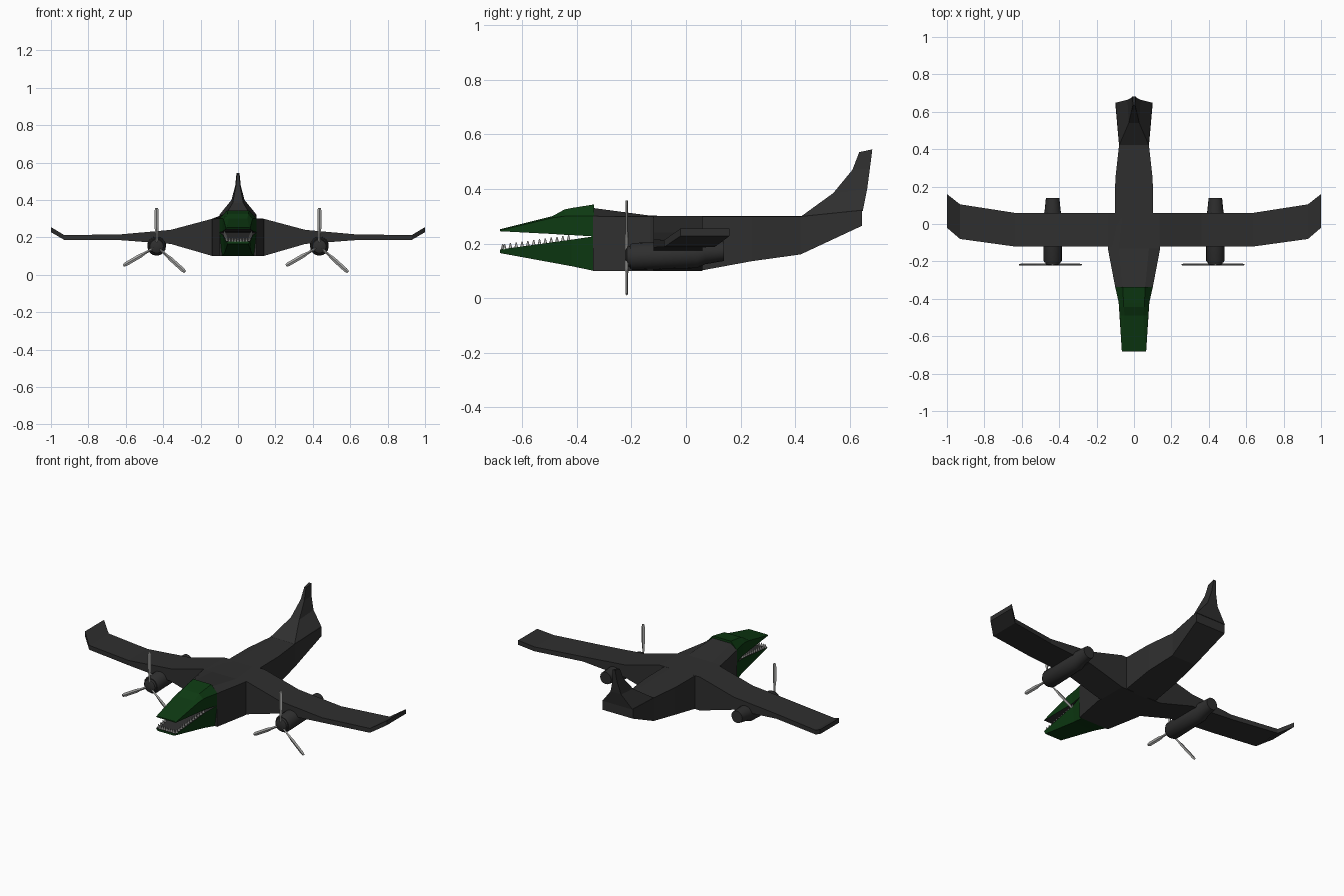
import bpy, bmesh, math
from mathutils import Vector, Matrix

cube = bpy.data.objects.get("Cube")
if cube:
    bpy.data.objects.remove(cube, do_unlink=True)


def material(name, rgb):
    m = bpy.data.materials.new(name)
    m.use_nodes = True
    m.diffuse_color = (*rgb, 1)
    bsdf = next(n for n in m.node_tree.nodes if n.type == 'BSDF_PRINCIPLED')
    bsdf.inputs["Base Color"].default_value = (*rgb, 1)
    return m


GREY = material("charcoal grey", (0.028, 0.028, 0.028))
GREEN = material("dark green", (0.004, 0.042, 0.006))
WHITE = material("tooth white", (0.75, 0.75, 0.72))
STEEL = material("blade steel", (0.38, 0.38, 0.37))


def finish(name, bm, mats, rule=None, smooth=False):
    """Turn a bmesh into an object; rule picks a material slot per face."""
    bmesh.ops.recalc_face_normals(bm, faces=bm.faces)
    bm.normal_update()
    if rule:
        for f in bm.faces:
            f.material_index = rule(f)
    mesh = bpy.data.meshes.new(name)
    bm.to_mesh(mesh)
    bm.free()
    for m in mats:
        mesh.materials.append(m)
    ob = bpy.data.objects.new(name, mesh)
    bpy.context.collection.objects.link(ob)
    if smooth:
        bpy.ops.object.select_all(action='DESELECT')
        ob.select_set(True)
        bpy.context.view_layer.objects.active = ob
        bpy.ops.object.shade_smooth_by_angle(angle=math.radians(40))
    return ob


def skin(bm, rings):
    """Bridge matching rings of points and cap both ends."""
    loops = [[bm.verts.new(p) for p in r] for r in rings]
    for a, b in zip(loops, loops[1:]):
        for i in range(len(a)):
            j = (i + 1) % len(a)
            bm.faces.new((a[i], a[j], b[j], b[i]))
    bm.faces.new(loops[0])
    bm.faces.new(loops[-1])


def loft(name, rings, mats, **kw):
    bm = bmesh.new()
    skin(bm, rings)
    return finish(name, bm, mats, **kw)


def hull_ring(y, half, low, shoulder, crown_half, crown):
    right = [(half, y, low), (half, y, shoulder), (crown_half, y, crown)]
    return right + [(-x, yy, z) for x, yy, z in reversed(right)]


# Fuselage with a raised crown behind the head
loft("fuselage", [hull_ring(*s) for s in (
    (-0.34, 0.10, 0.10, 0.30, 0.06, 0.33),
    (-0.13, 0.14, 0.10, 0.299, 0.08, 0.302),
    (0.05, 0.102, 0.10, 0.299, 0.06, 0.30),
    (0.24, 0.10, 0.135, 0.299, 0.06, 0.30),
    (0.42, 0.08, 0.16, 0.299, 0.05, 0.30),
    (0.645, 0.10, 0.265, 0.322, 0.06, 0.325))], [GREY])

# Tail fin flaring out of the rear deck: front y, z, half width, rear y, z, half width
loft("tail_fin", [[(-a, y0, z0), (a, y0, z0), (b, y1, z1), (-b, y1, z1)]
                  for y0, z0, a, y1, z1, b in (
    (0.42, 0.298, 0.08, 0.648, 0.32, 0.10),
    (0.54, 0.385, 0.028, 0.664, 0.40, 0.035),
    (0.61, 0.47, 0.012, 0.674, 0.475, 0.015),
    (0.635, 0.535, 0.006, 0.683, 0.545, 0.008))], [GREY])

# Wings with upturned tips: x, front y, rear y, bottom z, top z
wing = loft("wings", [[(x, y0, z0), (x, y1, z0), (x, y1, z1), (x, y0, z1)]
                      for x, y0, y1, z0, z1 in (
    (0.05, -0.12, 0.06, 0.10, 0.30),
    (0.135, -0.12, 0.06, 0.10, 0.30),
    (0.36, -0.12, 0.06, 0.165, 0.24),
    (0.64, -0.12, 0.06, 0.186, 0.215),
    (0.93, -0.08, 0.105, 0.187, 0.213),
    (1.0, -0.02, 0.16, 0.228, 0.255))], [GREY])
wing.modifiers.new("mirror", 'MIRROR')

# Upper jaw with brow, dark palate underneath
loft("upper_jaw", [hull_ring(*s) for s in (
    (-0.338, 0.10, 0.226, 0.30, 0.06, 0.343),
    (-0.42, 0.082, 0.231, 0.30, 0.056, 0.33),
    (-0.445, 0.08, 0.232, 0.30, 0.055, 0.325),
    (-0.49, 0.077, 0.235, 0.294, 0.05, 0.30),
    (-0.682, 0.065, 0.245, 0.248, 0.06, 0.252))], [GREEN, GREY],
    rule=lambda f: int(f.normal.z < -0.5))

# Lower jaw, dark mouth floor on top
loft("lower_jaw", [[(-a, y, z0), (a, y, z0), (b, y, z1), (-b, y, z1)]
                   for y, a, z0, b, z1 in (
    (-0.338, 0.085, 0.10, 0.10, 0.226),
    (-0.42, 0.072, 0.117, 0.082, 0.214),
    (-0.682, 0.055, 0.165, 0.065, 0.178))], [GREEN, GREY],
    rule=lambda f: int(f.normal.z > 0.5))

# Teeth along the rim of the lower jaw
bm = bmesh.new()
spots = [(s * (0.06 + 0.05 * t * t / 4), -0.665 + 0.235 * t)
         for s in (-1, 1) for t in [i / 11 for i in range(12)]]
spots += [(-0.045 + 0.015 * i, -0.672) for i in range(7)]
for x, y in spots:
    z = 0.178 + (y + 0.682) * 0.137
    bmesh.ops.create_cone(bm, cap_ends=True, segments=6, radius1=0.007, radius2=0.002,
                          depth=0.02, matrix=Matrix.Translation((x, y, z + 0.008)))
finish("teeth", bm, [WHITE])

# Engines and three-bladed propellers under both wings
for side, cx in (("left", 0.435), ("right", -0.435)):
    def ring(y, r, z):
        return [(cx + r * math.cos(a), y, z + r * math.sin(a))
                for a in (math.tau * i / 16 for i in range(16))]

    loft(side + "_engine", [ring(*s) for s in (
        (-0.205, 0.044, 0.152), (-0.195, 0.05, 0.152), (0.04, 0.05, 0.16),
        (0.07, 0.043, 0.167), (0.14, 0.036, 0.172))], [GREY], smooth=True)
    loft(side + "_spinner", [ring(*s) for s in (
        (-0.204, 0.04, 0.152), (-0.216, 0.036, 0.152), (-0.222, 0.022, 0.152))],
        [GREY], smooth=True)

    bm = bmesh.new()
    for deg in (90, 210, -42):
        a = math.radians(deg)
        out = Vector((math.cos(a), 0, math.sin(a)))
        across = Vector((-out.z, 0, out.x))
        hub = Vector((cx, -0.217, 0.152))
        skin(bm, [[hub + out * r + across * w * u + Vector((0, t * v, 0))
                   for u, v in ((-1, 0), (0, -1), (1, 0), (0, 1))]
                  for r, w, t in ((0.02, 0.006, 0.006), (0.07, 0.007, 0.006),
                                  (0.1, 0.011, 0.005), (0.19, 0.011, 0.005),
                                  (0.206, 0.007, 0.004))])
    finish(side + "_propeller", bm, [STEEL])
